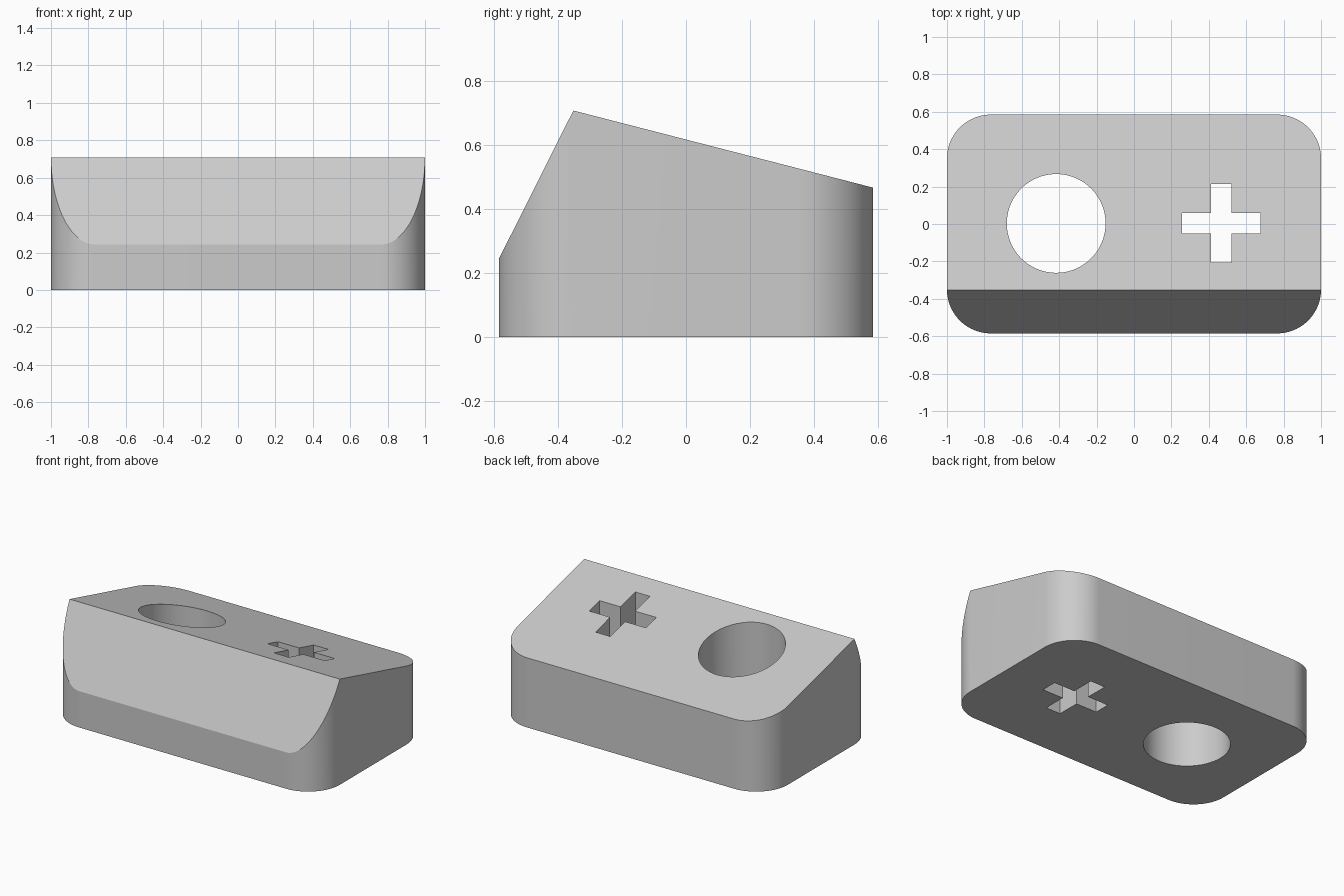
import bpy, bmesh, math
from mathutils import Vector

cube = bpy.data.objects.get("Cube")
if cube:
    bpy.data.objects.remove(cube, do_unlink=True)

grey = bpy.data.materials.new("light grey")
grey.use_nodes = True
colour = (0.6, 0.6, 0.6, 1)
grey.diffuse_color = colour
grey.node_tree.nodes["Principled BSDF"].inputs["Base Color"].default_value = colour


def prism(name, outline, bottom, top, cuts=()):
    """Extrude an outline upwards, then slice it with planes, capping each cut."""
    bm = bmesh.new()
    base = bm.faces.new([bm.verts.new((x, y, bottom)) for x, y in outline])
    up = bmesh.ops.extrude_face_region(bm, geom=[base])["geom"]
    verts = [v for v in up if isinstance(v, bmesh.types.BMVert)]
    bmesh.ops.translate(bm, verts=verts, vec=(0, 0, top - bottom))
    for point, normal in cuts:
        geom = bm.verts[:] + bm.edges[:] + bm.faces[:]
        cut = bmesh.ops.bisect_plane(bm, geom=geom, dist=1e-5, plane_co=point,
                                     plane_no=normal, clear_outer=True)["geom_cut"]
        edges = [e for e in cut if isinstance(e, bmesh.types.BMEdge)]
        bmesh.ops.contextual_create(bm, geom=edges)
    bmesh.ops.recalc_face_normals(bm, faces=bm.faces[:])
    mesh = bpy.data.meshes.new(name)
    bm.to_mesh(mesh)
    bm.free()
    mesh.materials.append(grey)
    obj = bpy.data.objects.new(name, mesh)
    bpy.context.collection.objects.link(obj)
    return obj


def arc(cx, cy, r, start, end, steps):
    angles = [math.radians(start + (end - start) * i / steps) for i in range(steps + 1)]
    return [(cx + r * math.cos(a), cy + r * math.sin(a)) for a in angles]


# Block: rounded rectangle with a sloping top and a steep front bevel
W, D, R = 1.0, 0.585, 0.235
corners = [(1, 1), (-1, 1), (-1, -1), (1, -1)]
outline = []
for i, (sx, sy) in enumerate(corners):
    outline += arc(sx * (W - R), sy * (D - R), R, i * 90, i * 90 + 90, 24)

ridge = Vector((0, -0.352, 0.707))
back_edge = Vector((0, D, 0.466))
front_edge = Vector((0, -D, 0.243))
across = Vector((1, 0, 0))
block = prism("block", outline, 0, 1, [
    (ridge, across.cross(back_edge - ridge)),
    (ridge, across.cross(ridge - front_edge)),
])

# Through holes: a round one and a plus-shaped one
round_hole = prism("round_hole_cutter", arc(-0.416, 0.003, 0.264, 0, 360, 96)[:-1], -0.2, 1)

arm, half = 0.21, 0.0545
quarter = [(arm, -half), (arm, half), (half, half)]
plus = []
for turn in range(4):
    c, s = round(math.cos(turn * math.pi / 2)), round(math.sin(turn * math.pi / 2))
    plus += [(0.466 + c * x - s * y, 0.003 + s * x + c * y) for x, y in quarter]
plus_hole = prism("plus_hole_cutter", plus, -0.2, 1)

for cutter in (round_hole, plus_hole):
    mod = block.modifiers.new(cutter.name, "BOOLEAN")
    mod.operation = "DIFFERENCE"
    mod.solver = "EXACT"
    mod.object = cutter
    cutter.hide_render = True
    cutter.hide_set(True)

# Bake the holes so the curved walls shade smoothly
bpy.ops.object.select_all(action="DESELECT")
bpy.context.view_layer.objects.active = block
block.select_set(True)
for mod in list(block.modifiers):
    bpy.ops.object.modifier_apply(modifier=mod.name)
for cutter in (round_hole, plus_hole):
    bpy.data.objects.remove(cutter, do_unlink=True)
bpy.ops.object.shade_smooth_by_angle(angle=math.radians(20))
